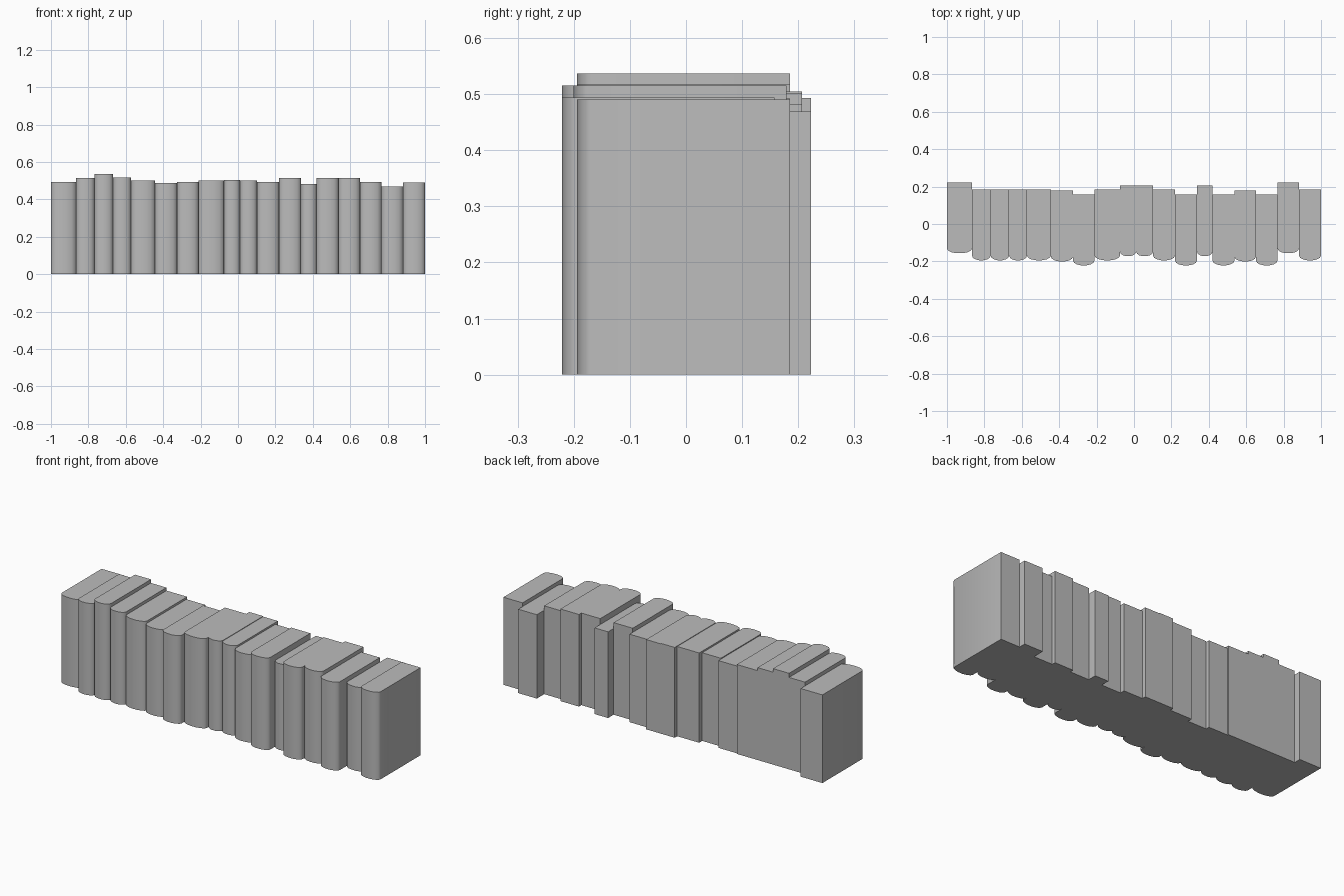
import bpy, bmesh, math

if "Cube" in bpy.data.objects:
    bpy.data.objects.remove(bpy.data.objects["Cube"])

DEPTH = 0.38      # back face to front of the spine
BULGE = 0.026     # how far the rounded spine sticks out
SEGS = 7          # sides of the rounded spine

grey = bpy.data.materials.new("plain grey")
grey.diffuse_color = (0.5, 0.5, 0.5, 1)
grey.use_nodes = True
grey.node_tree.nodes["Principled BSDF"].inputs["Base Color"].default_value = grey.diffuse_color

# one row per book: right edge x, height, back y
BOOKS = [
    (-0.866, 0.493, 0.223), (-0.767, 0.514, 0.185), (-0.668, 0.537, 0.185),
    (-0.572, 0.517, 0.185), (-0.444, 0.500, 0.185), (-0.326, 0.488, 0.179),
    (-0.211, 0.493, 0.158), (-0.075, 0.502, 0.185), (0.011, 0.505, 0.207),
    (0.102, 0.502, 0.207), (0.219, 0.492, 0.185), (0.337, 0.515, 0.158),
    (0.420, 0.482, 0.207), (0.537, 0.515, 0.158), (0.652, 0.515, 0.179),
    (0.767, 0.494, 0.158), (0.882, 0.469, 0.223), (1.000, 0.490, 0.185),
]


def make_book(name, x0, x1, height, back):
    """Box with a rounded spine at the front, extruded upward."""
    cx, half = (x0 + x1) / 2, (x1 - x0) / 2
    spine_y = back - DEPTH + BULGE
    profile = [(x1, back), (x0, back)]
    for i in range(SEGS + 1):
        a = math.pi * i / SEGS
        profile.append((cx - half * math.cos(a), spine_y - BULGE * math.sin(a)))
    bm = bmesh.new()
    base = bm.faces.new([bm.verts.new((x, y, 0)) for x, y in profile])
    ext = bmesh.ops.extrude_face_region(bm, geom=[base], use_keep_orig=True)
    top = [v for v in ext["geom"] if isinstance(v, bmesh.types.BMVert)]
    bmesh.ops.translate(bm, verts=top, vec=(0, 0, height))
    bmesh.ops.recalc_face_normals(bm, faces=bm.faces)
    mesh = bpy.data.meshes.new(name)
    bm.to_mesh(mesh)
    bm.free()
    mesh.materials.append(grey)
    obj = bpy.data.objects.new(name, mesh)
    bpy.context.collection.objects.link(obj)
    # smooth spine, sharp cover edges
    bpy.ops.object.select_all(action='DESELECT')
    obj.select_set(True)
    bpy.context.view_layer.objects.active = obj
    bpy.ops.object.shade_smooth_by_angle(angle=math.radians(40))


# row of books standing side by side
left = -1.0
for n, (right, height, back) in enumerate(BOOKS, 1):
    make_book(f"book_{n:02d}", left, right, height, back)
    left = right
